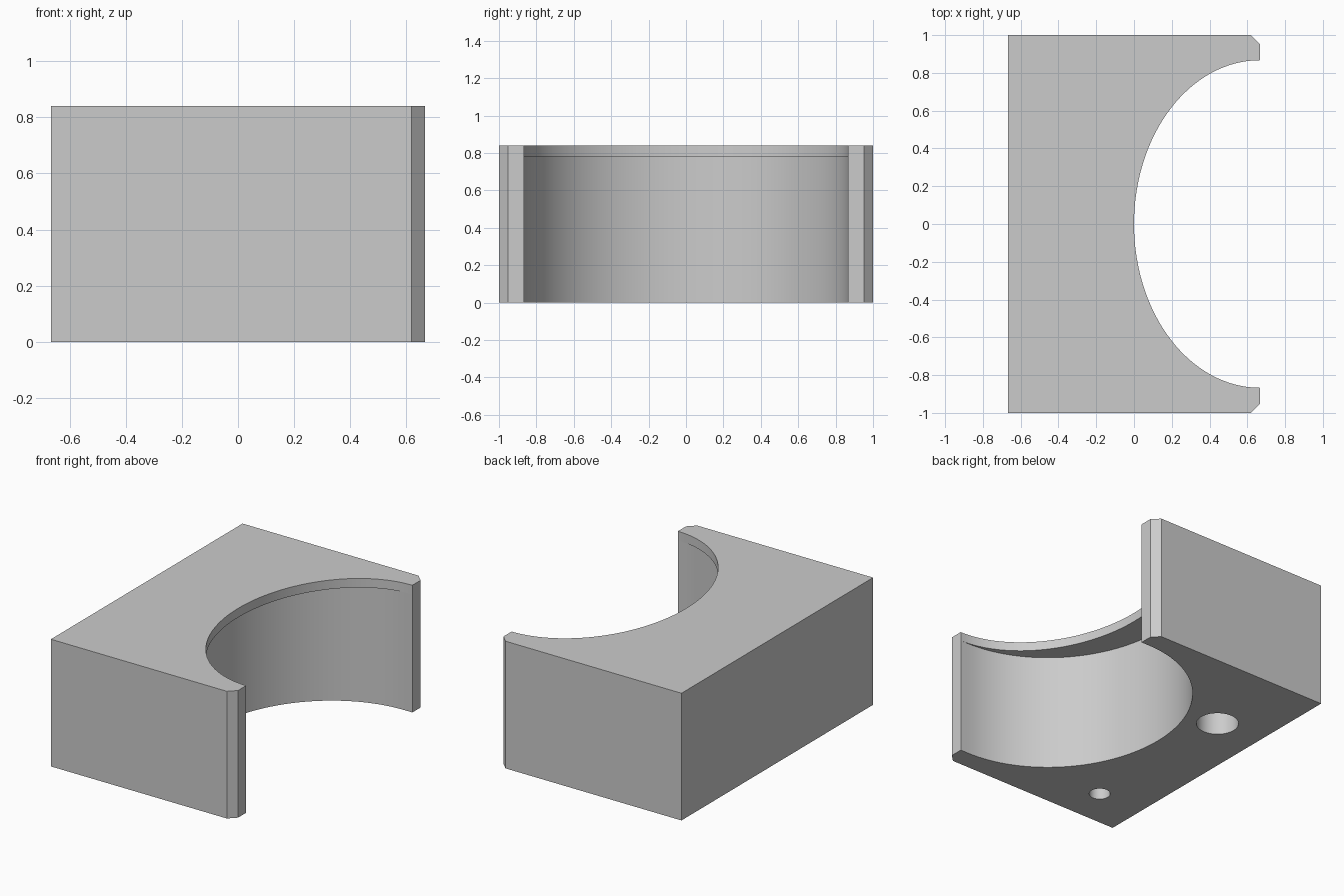
import bpy, bmesh, math

cube = bpy.data.objects.get("Cube")
if cube:
    bpy.data.objects.remove(cube, do_unlink=True)

HX, HY, TOP = 0.667, 1.0, 0.84   # half depth, half width, height
LIP_Z = 0.78                     # underside of the top lip
ARM_Y = 0.867                    # inner face of the arms
CHAMFER = 0.048


def prism(name, points, z0, z1):
    """Extrude a flat outline from z0 to z1."""
    bm = bmesh.new()
    face = bm.faces.new([bm.verts.new((x, y, z0)) for x, y in points])
    extruded = bmesh.ops.extrude_face_region(bm, geom=[face])
    top = [v for v in extruded["geom"] if isinstance(v, bmesh.types.BMVert)]
    bmesh.ops.translate(bm, verts=top, vec=(0, 0, z1 - z0))
    bmesh.ops.recalc_face_normals(bm, faces=bm.faces)
    mesh = bpy.data.meshes.new(name)
    bm.to_mesh(mesh)
    bm.free()
    obj = bpy.data.objects.new(name, mesh)
    bpy.context.collection.objects.link(obj)
    return obj


def recess(centre_x, depth, steps=64):
    """Half ellipse opening towards +x, with straight sides past its centre."""
    arc = []
    for i in range(steps + 1):
        t = math.pi * (0.5 + i / steps)
        arc.append((centre_x + depth * math.cos(t), ARM_Y * math.sin(t)))
    return arc + [(HX + 0.2, -ARM_Y), (HX + 0.2, ARM_Y)]


def circle(cx, cy, r, steps=48):
    return [(cx + r * math.cos(math.tau * i / steps),
             cy + r * math.sin(math.tau * i / steps)) for i in range(steps)]


# Block with chamfered arm tips
block = prism("holder_block", [
    (-HX, -HY), (HX - CHAMFER, -HY), (HX, -HY + CHAMFER),
    (HX, HY - CHAMFER), (HX - CHAMFER, HY), (-HX, HY)], 0, TOP)

# Lip opening, deeper bore below it, and two blind holes in the underside
cutters = [
    prism("lip_cutter", recess(HX, HX), -0.1, TOP + 0.1),
    prism("bore_cutter", recess(0.61, 0.80), -0.1, LIP_Z),
    prism("large_hole_cutter", circle(-0.336, 0.40, 0.13), -0.1, 0.6),
    prism("small_hole_cutter", circle(-0.336, -0.73, 0.065), -0.1, 0.6),
]

bpy.ops.object.select_all(action="DESELECT")
bpy.context.view_layer.objects.active = block
block.select_set(True)
for cutter in cutters:
    cutter.hide_render = True
    cut = block.modifiers.new(cutter.name, "BOOLEAN")
    cut.operation = "DIFFERENCE"
    cut.solver = "EXACT"
    cut.object = cutter
    bpy.ops.object.modifier_apply(modifier=cut.name)
    bpy.data.objects.remove(cutter, do_unlink=True)

# Plain grey finish
grey = bpy.data.materials.new("light_grey")
grey.use_nodes = True
colour = (0.6, 0.6, 0.6, 1)
grey.diffuse_color = colour
grey.node_tree.nodes["Principled BSDF"].inputs["Base Color"].default_value = colour
block.data.materials.clear()
block.data.materials.append(grey)

bpy.ops.object.shade_smooth_by_angle(angle=math.radians(30))
